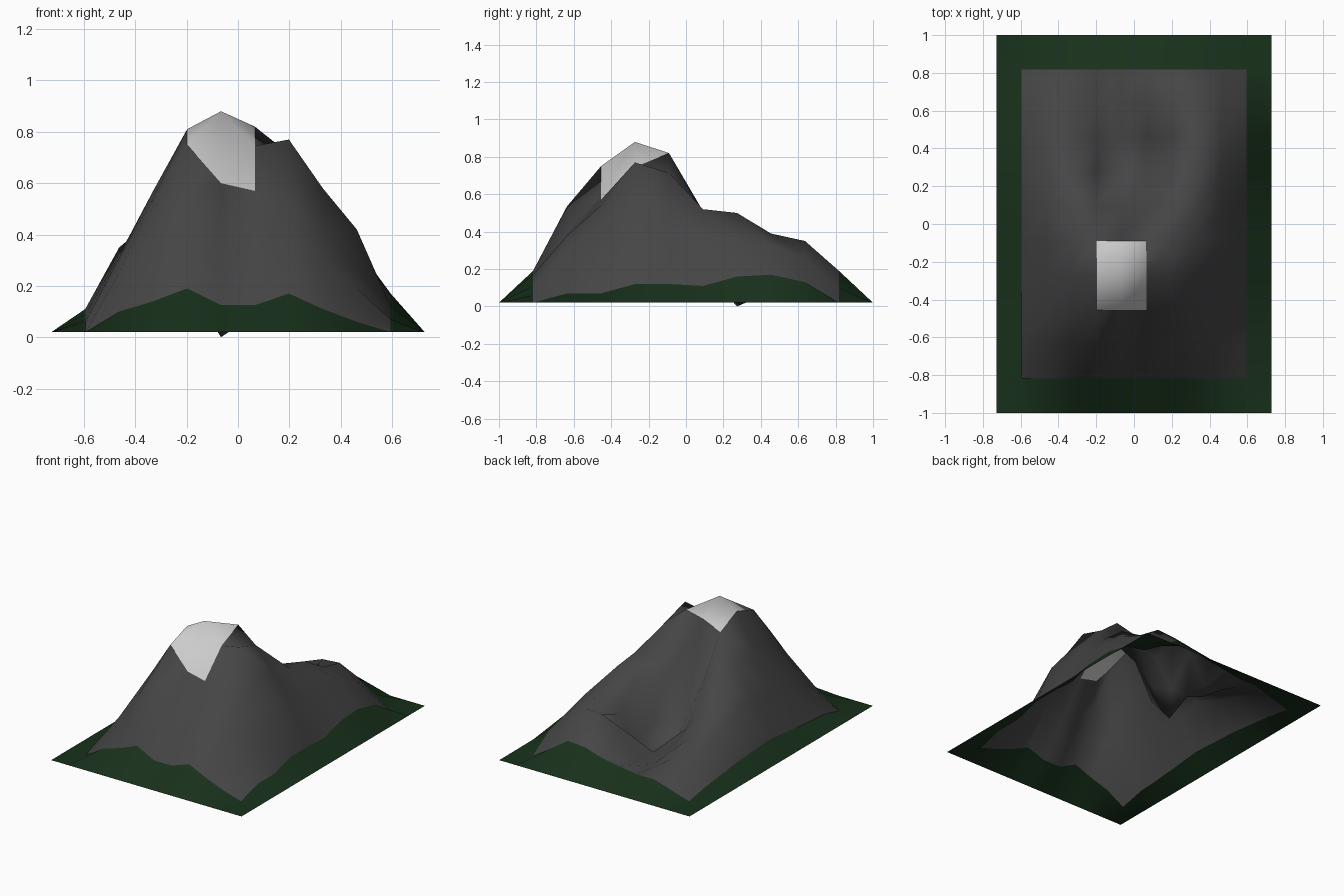
import bpy

if "Cube" in bpy.data.objects:
    bpy.data.objects.remove(bpy.data.objects["Cube"])

# Coarse 12 x 12 height field: inner heights in hundredths,
# rows front to back, columns left to right; the outer rim is level
N, SX, SY, RIM = 12, 0.727, 1.0, 0.02
rows = [
    "2 10 14 19 12.5 12.5 17 11 6 2",
    "6 25 41 53.5 40 33 38 31 19 7",
    "7 31 54 75 60 57 54 42 26 7",
    "9 32 57 81 88 74.5 77 58 42 12",
    "11 33 54 73.5 79 82 71.5 56 37 12",
    "10 35 46 46 21 45 51 52 36 11",
    "9 28 33 21 0 18 45 50 35 16",
    "7 22 24 13 8 9 27 39 33 17",
    "5 15 17 10 8 29 34 35 26 13",
    "2 6 10 10 12 14 18 19 10 2",
]
inner = [[float(v) / 100 for v in r.split()] for r in rows]


def point(i, j):
    rim = i in (0, N - 1) or j in (0, N - 1)
    z = RIM if rim else inner[j - 1][i - 1]
    return (SX * (2 * i / (N - 1) - 1), SY * (2 * j / (N - 1) - 1), z)


def zone(i, j):
    if i in (0, N - 2) or j in (0, N - 2):
        return "grass_border"
    if i in (4, 5) and j in (3, 4):
        return "snow_cap"
    return "rock_slopes"


def build(name, color):
    used, verts, faces = {}, [], []
    for j in range(N - 1):
        for i in range(N - 1):
            if zone(i, j) != name:
                continue
            face = []
            for c in ((i, j), (i + 1, j), (i + 1, j + 1), (i, j + 1)):
                if c not in used:
                    used[c] = len(verts)
                    verts.append(point(*c))
                face.append(used[c])
            faces.append(face)
    mesh = bpy.data.meshes.new(name)
    mesh.from_pydata(verts, [], faces)
    mesh.shade_smooth()
    mat = bpy.data.materials.new(name)
    mat.diffuse_color = (*color, 1)
    mat.use_nodes = True
    mat.node_tree.nodes["Principled BSDF"].inputs["Base Color"].default_value = mat.diffuse_color
    mesh.materials.append(mat)
    bpy.context.collection.objects.link(bpy.data.objects.new(name, mesh))


# Grass foot, rocky body with a hollow at the back, snowy summit
build("grass_border", (0.009, 0.03, 0.011))
build("rock_slopes", (0.06, 0.06, 0.06))
build("snow_cap", (0.7, 0.7, 0.7))
